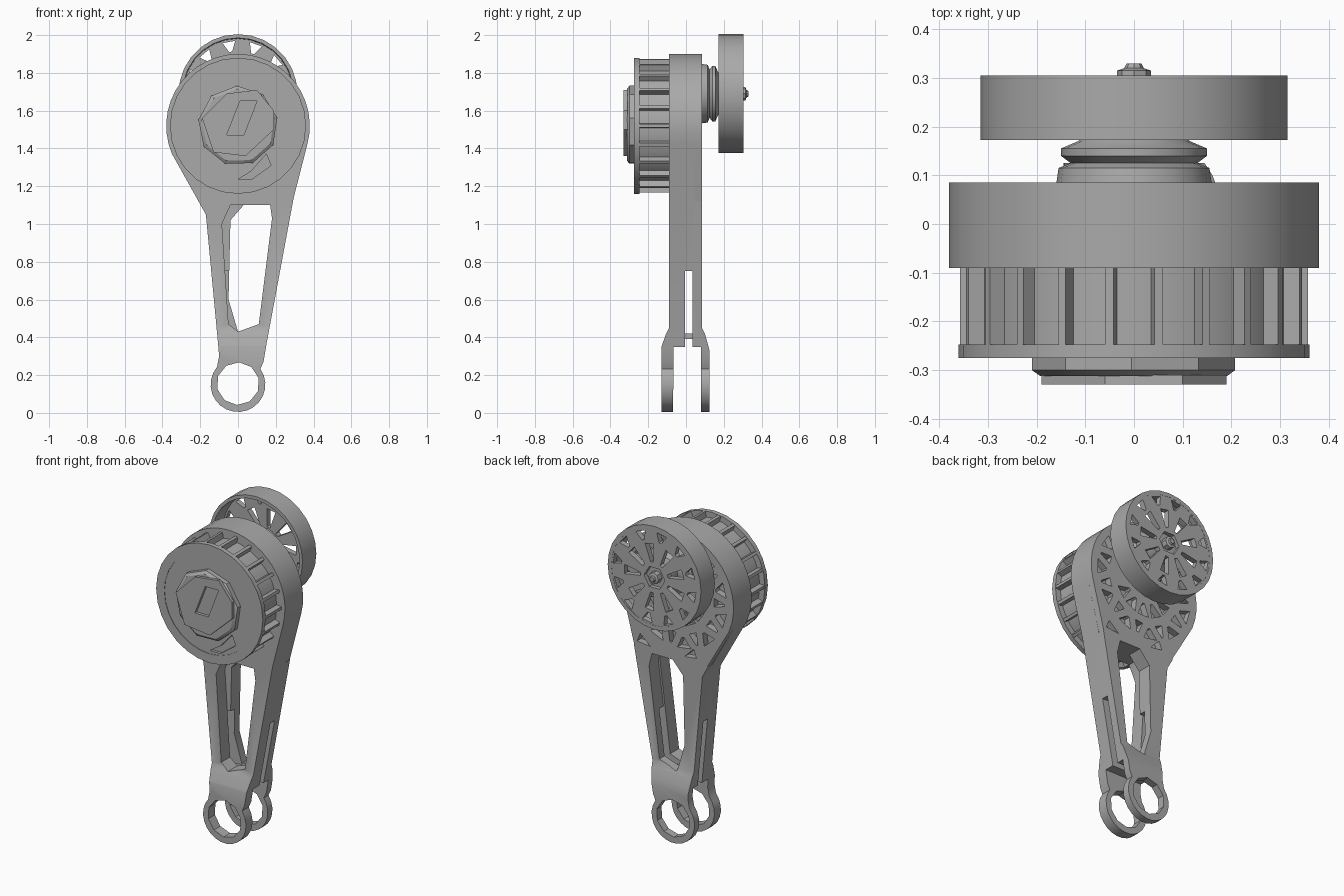
import bpy, bmesh
from math import sin, cos, pi, radians
from mathutils import Matrix

if "Cube" in bpy.data.objects:
    bpy.data.objects.remove(bpy.data.objects["Cube"])

metal = bpy.data.materials.new("grey_metal")
metal.use_nodes = True
metal.diffuse_color = (0.4, 0.4, 0.4, 1)
metal.node_tree.nodes["Principled BSDF"].inputs["Base Color"].default_value = (0.4, 0.4, 0.4, 1)
parts = []

BODY_Z, WHEEL_Z, EYE_Z = 1.52, 1.69, 0.15


def add_object(name, bm):
    bmesh.ops.remove_doubles(bm, verts=bm.verts, dist=0.0001)
    bmesh.ops.recalc_face_normals(bm, faces=bm.faces)
    mesh = bpy.data.meshes.new(name)
    bm.to_mesh(mesh)
    bm.free()
    mesh.materials.append(metal)
    ob = bpy.data.objects.new(name, mesh)
    bpy.context.collection.objects.link(ob)
    parts.append(ob)
    return ob


def arc(r, cz, a0=0, a1=360, n=28, cx=0):
    """Points on an arc in the x-z plane; a full turn leaves out the last point."""
    steps = n if a1 - a0 == 360 else n - 1
    angles = [radians(a0 + (a1 - a0) * i / steps) for i in range(n)]
    return [(cx + r * cos(a), cz + r * sin(a)) for a in angles]


def plate(name, loops, y0, y1):
    """Extrude an x-z outline (first loop) with holes (other loops) along y."""
    curve = bpy.data.curves.new(name, 'CURVE')
    curve.dimensions = '2D'
    curve.fill_mode = 'BOTH'
    curve.extrude = (y1 - y0) / 2
    for loop in loops:
        spline = curve.splines.new('POLY')
        spline.points.add(len(loop) - 1)
        for point, (x, z) in zip(spline.points, loop):
            point.co = (x, z, 0, 1)
        spline.use_cyclic_u = True
    temp = bpy.data.objects.new(name + "_curve", curve)
    bpy.context.collection.objects.link(temp)
    bpy.context.view_layer.update()
    mesh = bpy.data.meshes.new_from_object(temp.evaluated_get(bpy.context.evaluated_depsgraph_get()))
    bm = bmesh.new()
    bm.from_mesh(mesh)
    bm.transform(Matrix.Translation((0, (y0 + y1) / 2, 0)) @ Matrix.Rotation(pi / 2, 4, 'X'))
    bpy.data.objects.remove(temp)
    bpy.data.meshes.remove(mesh)
    return add_object(name, bm)


def lathe(name, profile, cz, n=28, turn=0):
    """Spin a closed (radius, y) profile about the y axis at height cz."""
    bm = bmesh.new()
    rings = []
    for i in range(n):
        a = 2 * pi * i / n + turn
        rings.append([bm.verts.new((r * cos(a), y, cz + r * sin(a))) for r, y in profile])
    for i, ring in enumerate(rings):
        after = rings[(i + 1) % n]
        for j in range(len(profile)):
            k = (j + 1) % len(profile)
            if profile[j][0] > 0 or profile[k][0] > 0:
                bm.faces.new((ring[j], ring[k], after[k], after[j]))
    return add_object(name, bm)


def side_trim(ob, profile):
    """Keep only what lies inside a y-z side profile."""
    bm = bmesh.new()
    face = bm.faces.new([bm.verts.new((-1, y, z)) for y, z in profile])
    new = bmesh.ops.extrude_face_region(bm, geom=[face])["geom"]
    bmesh.ops.translate(bm, vec=(2, 0, 0), verts=[v for v in new if isinstance(v, bmesh.types.BMVert)])
    cutter = add_object("side_cutter", bm)
    parts.remove(cutter)
    cutter.hide_render = True
    mod = ob.modifiers.new("trim", 'BOOLEAN')
    mod.operation = 'INTERSECT'
    mod.solver = 'EXACT'
    mod.object = cutter
    bpy.context.view_layer.update()
    old = ob.data
    ob.data = bpy.data.meshes.new_from_object(ob.evaluated_get(bpy.context.evaluated_depsgraph_get()))
    ob.modifiers.clear()
    bpy.data.meshes.remove(old)
    bpy.data.objects.remove(cutter)


def windows(n, cz, r0, r1, w0, w1, start=0, span=360):
    """Wedge-shaped openings around a centre; w0 and w1 are half angles."""
    loops = []
    for i in range(n):
        a = start + span * i / n
        loops.append([(r * cos(radians(a + w)), cz + r * sin(radians(a + w)))
                      for r, w in ((r0, -w0), (r0, w0), (r1, w1), (r1, -w1))])
    return loops


# Arm outline: round housing, tapering struts and lower eye
outline = (arc(0.38, BODY_Z, -15, 203, 26)
           + [(-0.17, 1.05), (-0.105, 0.36), (-0.10, 0.30)]
           + arc(0.145, EYE_Z, 140, 395, 18)
           + [(0.135, 0.27), (0.15, 0.36), (0.295, 1.14)])
eye = arc(0.113, EYE_Z + 0.005, 15, 375, 10)
front_opening = [(-0.085, 1.0), (-0.04, 1.1), (0.17, 1.1), (0.18, 1.03),
                 (0.11, 0.47), (0, 0.43), (-0.05, 0.47)]
rear_opening = [(-0.04, 1.02), (0.03, 1.1), (0.17, 1.1), (0.19, 1.02),
                (0.12, 0.47), (0, 0.43), (-0.05, 0.6)]

# Front half of the arm with its outward-stepped fork tine
arm = plate("front_arm", [outline, eye, front_opening], -0.15, 0.0)
side_trim(arm, [(-0.09, 1.95), (-0.09, 0.45), (-0.105, 0.42), (-0.13, 0.35), (-0.13, -0.1),
                (-0.07, -0.1), (-0.065, 0.35), (-0.005, 0.35), (-0.005, 1.95)])

# Rear half of the arm, slotted above its tine
arm = plate("rear_arm", [outline, eye, rear_opening], -0.02, 0.15)
side_trim(arm, [(0.045, 1.95), (0.045, 1.12), (0.085, 1.12), (0.085, 0.45), (0.1, 0.42), (0.125, 0.33),
                (0.125, -0.1), (0.08, -0.1), (0.08, 0.35), (0.035, 0.35), (0.035, 0.75),
                (-0.005, 0.75), (-0.005, 1.95)])

# Pocketed rear cover of the housing
cover = arc(0.38, BODY_Z, -15, 203, 26) + [(-0.204, 1.12), (0.289, 1.12)]
pockets = (windows(11, BODY_Z, 0.27, 0.335, 1.5, 8)
           + windows(11, BODY_Z, 0.25, 0.32, 6, 1, 16)
           + windows(5, BODY_Z, 0.12, 0.20, 3, 11, 215, 140))
pockets += [[(-0.13, 1.15), (-0.05, 1.14), (-0.11, 1.20)], [(0.18, 1.14), (0.27, 1.15), (0.25, 1.2)]]
plate("rear_cover", [cover] + pockets, 0.045, 0.085)

# Small bridge between the arm halves
plate("arm_bridge", [[(-0.08, 0.39), (0.12, 0.39), (0.12, 0.42), (-0.08, 0.42)]], -0.01, 0.04)

# Ribbed drum on the front
lathe("drum_core", [(0, -0.09), (0.325, -0.09), (0.325, -0.255), (0, -0.255)], BODY_Z)
for i, loop in enumerate(windows(22, BODY_Z, 0.31, 0.357, 2.2, 1.4)):
    plate("drum_rib_%d" % (i + 1), [loop], -0.26, -0.085)
plate("drum_flange", [arc(0.36, BODY_Z), arc(0.305, BODY_Z)], -0.275, -0.247)
notch = [(0.15, 1.37), (0.175, 1.31), (0.07, 1.235), (0.0, 1.235), (0.07, 1.28)]
plate("drum_face", [arc(0.31, BODY_Z), notch], -0.272, -0.25)

# Faceted front hub with a slanted slot
lathe("front_hub", [(0, -0.26), (0.212, -0.26), (0.212, -0.30), (0.195, -0.312), (0, -0.312)], BODY_Z, 9, 0.2)
slab = [(-0.13, 1.38), (0.04, 1.36), (0.19, 1.5), (0.19, 1.6), (0.1, 1.71), (-0.06, 1.69), (-0.19, 1.56)]
slot = [(-0.06, 1.47), (0.03, 1.47), (0.10, 1.65), (0.01, 1.65)]
plate("hub_slab", [slab, slot], -0.33, -0.31)

# Waisted shaft to the rear wheel
lathe("rear_shaft", [(0, 0.08), (0.16, 0.08), (0.155, 0.115), (0.13, 0.125), (0.15, 0.14),
                     (0.15, 0.155), (0.115, 0.17), (0.085, 0.20), (0.085, 0.28), (0, 0.28)], WHEEL_Z, 18)

# Rear wheel: open rim, spoked back and centre bolt
lathe("wheel_rim", [(0.315, 0.172), (0.315, 0.305), (0.29, 0.305), (0.295, 0.172)], WHEEL_Z)
spokes = windows(9, WHEEL_Z, 0.095, 0.205, 6, 8) + windows(12, WHEEL_Z, 0.225, 0.28, 2, 7, 10)
plate("wheel_spokes", [arc(0.305, WHEEL_Z), arc(0.07, WHEEL_Z, n=6)] + spokes, 0.27, 0.304)
lathe("wheel_bolt", [(0, 0.27), (0.035, 0.27), (0.035, 0.315), (0.02, 0.32), (0.015, 0.33), (0, 0.33)], WHEEL_Z, 8)

# Soft shading with crisp edges
bpy.ops.object.select_all(action='DESELECT')
for ob in parts:
    ob.select_set(True)
bpy.context.view_layer.objects.active = parts[0]
bpy.ops.object.shade_smooth_by_angle(angle=radians(30))
